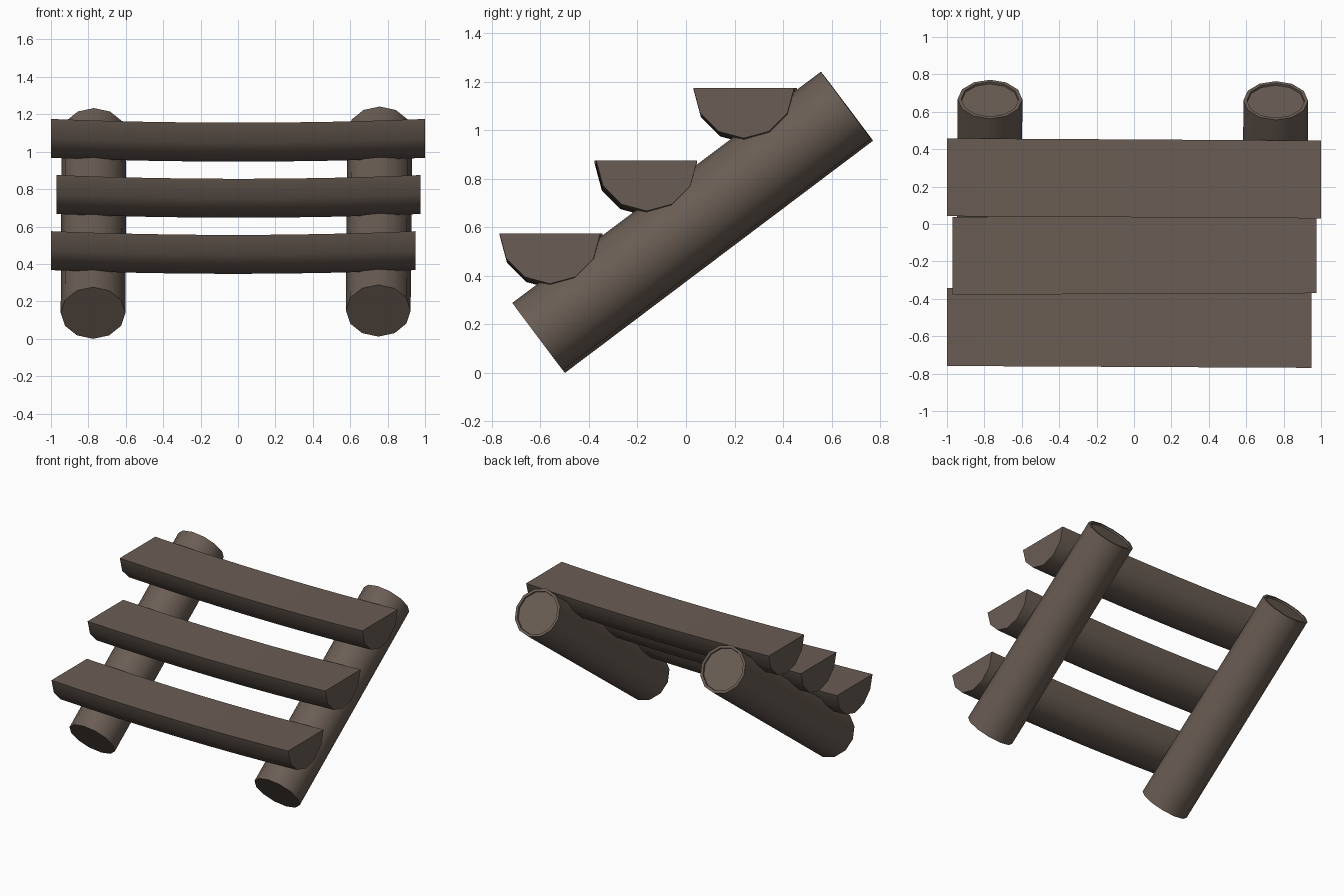
import bpy, bmesh, math
from mathutils import Vector

if "Cube" in bpy.data.objects:
    bpy.data.objects.remove(bpy.data.objects["Cube"])

bark = bpy.data.materials.new("dark weathered wood")
bark.diffuse_color = (0.145, 0.110, 0.089, 1.0)
bark.use_nodes = True
bark.node_tree.nodes["Principled BSDF"].inputs["Base Color"].default_value = bark.diffuse_color


def finish(bm, name):
    bmesh.ops.recalc_face_normals(bm, faces=bm.faces)
    mesh = bpy.data.meshes.new(name)
    bm.to_mesh(mesh)
    bm.free()
    mesh.materials.append(bark)
    ob = bpy.data.objects.new(name, mesh)
    bpy.context.collection.objects.link(ob)
    bpy.ops.object.select_all(action='DESELECT')
    ob.select_set(True)
    bpy.context.view_layer.objects.active = ob
    bpy.ops.object.shade_smooth_by_angle(angle=math.radians(40))
    return ob


def loft(bm, rings):
    """Skin closed rings of points and cap both ends; returns the caps."""
    loops = [[bm.verts.new(p) for p in ring] for ring in rings]
    for a, b in zip(loops, loops[1:]):
        n = len(a)
        for i in range(n):
            j = (i + 1) % n
            bm.faces.new((a[i], a[j], b[j], b[i]))
    return bm.faces.new(loops[0]), bm.faces.new(loops[-1])


def side_log(name, low, high, r=0.173, sides=12):
    low, high = Vector(low), Vector(high)
    axis = (high - low).normalized()
    u = axis.cross(Vector((0, 0, 1))).normalized()
    v = u.cross(axis)

    def ring(c, rad):
        return [c + rad * (math.cos(t) * u + math.sin(t) * v)
                for t in (2 * math.pi * i / sides for i in range(sides))]

    bm = bmesh.new()
    # upper end has a thin rim around a slightly sunken cut face
    loft(bm, [ring(low, r), ring(high, r), ring(high, r * 0.89),
              ring(high - axis * 0.012, r * 0.88)])
    return finish(bm, name)


def step_log(name, x0, x1, yc, top, skew, r=0.208, sag=0.02, cuts=8):
    """Half-round log, flat side up, sagging a little in the middle."""
    rings = []
    for k in range(cuts + 1):
        t = k / cuts
        x = x0 + (x1 - x0) * t
        z = top - sag * (1 - (2 * t - 1) ** 2)
        y = yc + skew * (2 * t - 1)
        rings.append([(x, y - r * math.cos(a), z - r * math.sin(a))
                      for a in (math.pi * i / 6 for i in range(7))])
    bm = bmesh.new()
    loft(bm, rings)
    return finish(bm, name)


# sloping side logs
side_log("left_side_log", (-0.775, -0.603, 0.138), (-0.770, 0.667, 1.095))
side_log("right_side_log", (0.750, -0.612, 0.150), (0.758, 0.660, 1.103))

# half-log steps
step_log("lower_step", -1.0, 0.95, -0.556, 0.575, -0.005)
step_log("middle_step", -0.97, 0.975, -0.166, 0.875, 0.004)
step_log("upper_step", -1.0, 1.0, 0.244, 1.175, -0.006)
